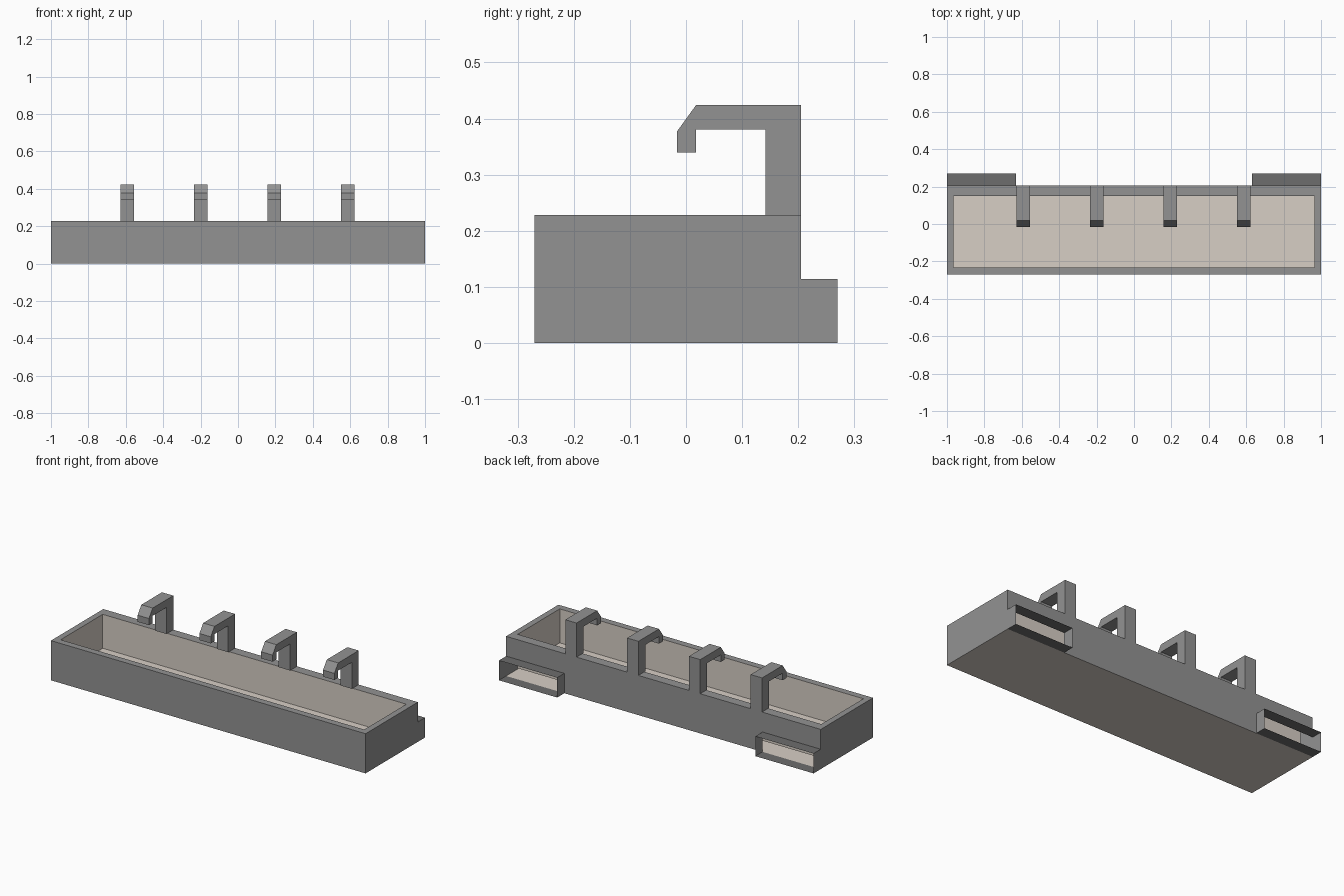
import bpy, bmesh

if "Cube" in bpy.data.objects:
    bpy.data.objects.remove(bpy.data.objects["Cube"])


def material(name, rgb):
    m = bpy.data.materials.new(name)
    m.diffuse_color = (*rgb, 1)
    m.use_nodes = True
    m.node_tree.nodes["Principled BSDF"].inputs["Base Color"].default_value = m.diffuse_color
    return m


GREY = material("mid grey", (0.29, 0.29, 0.29))
DARK = material("dark grey", (0.155, 0.155, 0.155))
BEIGE = material("warm beige", (0.68, 0.62, 0.56))


def make(name, polys, mats):
    """Mesh from (points, material index) polygons with shared corners."""
    bm = bmesh.new()
    for pts, mi in polys:
        f = bm.faces.new([bm.verts.new(p) for p in pts])
        f.material_index = mi
    bmesh.ops.remove_doubles(bm, verts=bm.verts, dist=0.0005)
    me = bpy.data.meshes.new(name)
    bm.to_mesh(me)
    bm.free()
    for m in mats:
        me.materials.append(m)
    ob = bpy.data.objects.new(name, me)
    bpy.context.collection.objects.link(ob)
    return ob


def loop(x, y0, y1, z):
    return [(-x, y0, z), (x, y0, z), (x, y1, z), (-x, y1, z)]


F, B, BACK = -0.27, 0.205, 0.27        # front, rear wall, rear of sockets
H, SH, SX = 0.228, 0.114, 0.63         # tray height, socket height, socket inner x
outer0, outer1 = loop(1, F, B, 0), loop(1, F, B, H)
inner1, inner0 = loop(0.965, -0.232, 0.15, H), loop(0.965, -0.232, 0.15, 0.033)

# Outer shell: front and side walls, rim, rear wall left open behind the sockets
shell = []
for i in range(4):
    j = (i + 1) % 4
    if i != 2:
        shell.append(([outer0[i], outer0[j], outer1[j], outer1[i]], 0))
    shell.append(([outer1[i], outer1[j], inner1[j], inner1[i]], 0))
shell.append(([(1, B, SH), (SX, B, SH), (-SX, B, SH), (-1, B, SH),
               (-1, B, H), (1, B, H)], 0))
shell.append(([(SX, B, 0), (-SX, B, 0), (-SX, B, SH), (SX, B, SH)], 0))
make("tray_shell", shell, [GREY])

# Beige liner (walls and floor) and underside
liner = [([inner1[i], inner1[(i + 1) % 4], inner0[(i + 1) % 4], inner0[i]], 0)
         for i in range(4)]
liner.append((inner0, 0))
make("tray_liner", liner, [BEIGE])
make("tray_underside", [(outer0[::-1], 0)], [BEIGE])

# Open sockets on the rear corners: side plates plus darker top and bottom plates
for s, label in ((-1, "left"), (1, "right")):
    def q(pts, mi):
        pts = [(s * x, y, z) for x, y, z in pts]
        return (pts if s > 0 else pts[::-1], mi)
    make("rear_socket_" + label, [
        q([(1, B, 0), (1, BACK, 0), (1, BACK, SH), (1, B, SH)], 0),
        q([(SX, BACK, 0), (SX, B, 0), (SX, B, SH), (SX, BACK, SH)], 0),
        q([(SX, B, SH), (1, B, SH), (1, BACK, SH), (SX, BACK, SH)], 1),
        q([(SX, BACK, 0), (1, BACK, 0), (1, B, 0), (SX, B, 0)], 1),
    ], [GREY, DARK])

# Four hooks: one side profile extruded across x
profile = [(0.142, H), (0.205, H), (0.205, 0.424), (0.018, 0.424), (-0.016, 0.377),
           (-0.016, 0.339), (0.018, 0.339), (0.018, 0.38), (0.142, 0.38)]
for k in range(4):
    cx = -0.591 + k * 0.393
    a = [(cx - 0.036, y, z) for y, z in profile]
    b = [(cx + 0.036, y, z) for y, z in profile]
    n = len(profile)
    polys = [(a[::-1], 0), (b, 0)]
    polys += [([a[i], a[(i + 1) % n], b[(i + 1) % n], b[i]], 0) for i in range(n)]
    make("hook_%d" % (k + 1), polys, [GREY])
